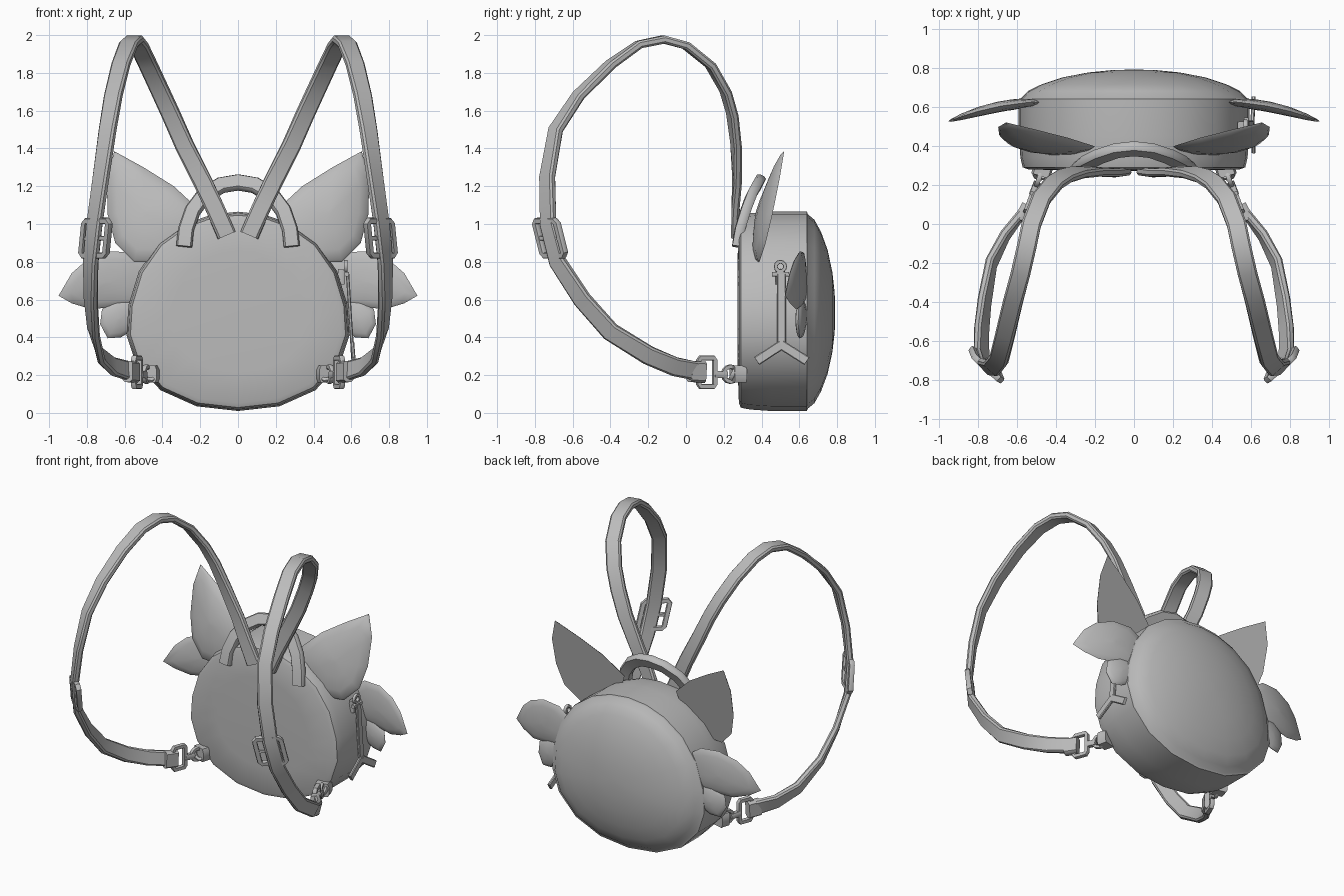
import bpy, bmesh
from math import sin, cos, pi
from mathutils import Vector as V

if "Cube" in bpy.data.objects:
    bpy.data.objects.remove(bpy.data.objects["Cube"])

fabric = bpy.data.materials.new("plain_grey")
fabric.use_nodes = True
GREY = (0.5, 0.5, 0.5, 1)
fabric.diffuse_color = GREY
fabric.node_tree.nodes["Principled BSDF"].inputs["Base Color"].default_value = GREY


def finish(name, bm, mirror=True, angle=40):
    """Turn a bmesh into a smooth shaded object, optionally mirrored in x."""
    bmesh.ops.recalc_face_normals(bm, faces=bm.faces)
    me = bpy.data.meshes.new(name)
    bm.to_mesh(me)
    bm.free()
    ob = bpy.data.objects.new(name, me)
    bpy.context.collection.objects.link(ob)
    me.materials.append(fabric)
    bpy.ops.object.select_all(action='DESELECT')
    ob.select_set(True)
    bpy.context.view_layer.objects.active = ob
    bpy.ops.object.shade_smooth_by_angle(angle=angle * pi / 180)
    if mirror:
        ob.modifiers.new("Mirror", 'MIRROR').use_mirror_merge = False
    return ob


def loft(rings, closed=False, caps=True):
    """Skin a list of equal-length point rings."""
    bm = bmesh.new()
    vs = [[bm.verts.new(p) for p in r] for r in rings]
    n = len(vs[0])
    pairs = list(zip(vs, vs[1:])) + ([(vs[-1], vs[0])] if closed else [])
    for a, b in pairs:
        for j in range(n):
            k = (j + 1) % n
            bm.faces.new((a[j], a[k], b[k], b[j]))
    if caps and not closed:
        bm.faces.new(vs[0])
        bm.faces.new(vs[-1][::-1])
    return bm


SECTION = [(1, .5), (.8, 1), (-.8, 1), (-1, .5), (-1, -.5), (-.8, -1), (.8, -1), (1, -.5)]


def band(name, path, normals, hw, ht, closed=False, mirror=True):
    """Sweep a rounded flat section along a path; normals face the flat side."""
    path = [V(p) for p in path]
    count = len(path)
    if not isinstance(normals, list):
        normals = [normals] * count
    rings = []
    for i, p in enumerate(path):
        if closed:
            a, b = path[i - 1], path[(i + 1) % count]
        else:
            a, b = path[max(i - 1, 0)], path[min(i + 1, count - 1)]
        t = (b - a).normalized()
        side = t.cross(V(normals[i])).normalized()
        up = side.cross(t)
        rings.append([p + side * u * hw + up * v * ht for u, v in SECTION])
    return finish(name, loft(rings, closed), mirror)


def frame(name, centre, u, v, hu, hv, r):
    """Rounded rectangular buckle frame spanned by directions u and v."""
    c, u, v = V(centre), V(u).normalized(), V(v).normalized()
    corners = [(1, .85), (.85, 1), (-.85, 1), (-1, .85), (-1, -.85), (-.85, -1), (.85, -1), (1, -.85)]
    return band(name, [c + u * a * hu + v * b * hv for a, b in corners], u.cross(v), r, r, True)


def hoop(name, centre, u, v, radius, r):
    c, u, v = V(centre), V(u).normalized(), V(v).normalized()
    pts = [c + (u * cos(a) + v * sin(a)) * radius for a in [i * pi / 6 for i in range(12)]]
    return band(name, pts, u.cross(v), r, r, True)


def leaf(name, outline, depth, front, back):
    """Puffy leaf: outline in x and z, laid on the surface y = depth(x, z)."""
    cx = sum(p[0] for p in outline) / len(outline)
    cz = sum(p[1] for p in outline) / len(outline)
    rings = []
    for s, f in ((.05, -1), (.4, -.9), (.75, -.6), (.95, -.25), (1, 0),
                 (.95, .25), (.75, .6), (.4, .9), (.05, 1)):
        ring = []
        for x, z in outline:
            px, pz = cx + (x - cx) * s, cz + (z - cz) * s
            ring.append((px, depth(px, pz) + f * (front if f < 0 else back), pz))
        rings.append(ring)
    return finish(name, loft(rings), angle=60)


# Rounded bag body, lofted from the flat front panel to the domed rear
half = [(0, .01), (.22, .035), (.41, .12), (.54, .26), (.59, .41), (.58, .57),
        (.525, .75), (.42, .9), (.28, 1.0), (.14, 1.05), (0, 1.065)]
shape = half + [(-x, z) for x, z in half[-2:0:-1]]
layers = [(.272, .1), (.274, .6), (.28, .92), (.29, .965), (.30, .97), (.34, .985), (.45, 1),
          (.64, 1), (.645, .975), (.68, .92), (.715, .8), (.75, .62), (.775, .4), (.787, .2), (.79, .04)]
body = [[(x * s, y, .53 + (z - .53) * s) for x, z in shape] for y, s in layers]
finish("bag_body", loft(body), False, 50)

# Shoulder straps, twisting upright toward the lower end
strap = [(.06, .265, .94), (.12, .262, 1.08), (.19, .27, 1.23), (.285, .265, 1.42),
         (.355, .245, 1.58), (.41, .21, 1.7), (.475, .13, 1.84), (.525, 0, 1.945),
         (.55, -.12, 1.977), (.58, -.25, 1.95), (.62, -.4, 1.845), (.66, -.57, 1.68),
         (.69, -.69, 1.5), (.725, -.735, 1.25), (.76, -.73, 1.0), (.78, -.68, .8),
         (.78, -.55, .6), (.765, -.4, .43), (.73, -.2, .305), (.66, -.06, .245), (.57, .06, .22)]
facing = []
for i, (x, y, z) in enumerate(strap):
    twist = max(0, i - 9) / 11
    facing.append((twist * 1.3, (y + .2), (z - 1.1) * (1 - twist ** 2)))
band("shoulder_straps", strap, facing, .05, .021)

# Carry handle
grip = [(.285, .27, .88), (.275, .285, .97), (.24, .315, 1.07), (.18, .345, 1.15), (.09, .375, 1.205)]
grip = grip + [(0, .385, 1.22)] + [(-x, y, z) for x, y, z in grip[::-1]]
band("carry_handle", grip, (0, -1, .5), .042, .026, mirror=False)

# Ears
leaf("ears", [(.2, 1.07), (.34, 1.2), (.5, 1.3), (.655, 1.385), (.695, 1.24), (.69, 1.05),
              (.65, .9), (.55, .8), (.38, .8), (.25, .92)],
     lambda x, z: .35 + .2 * (z - .8) + .13 * (x - .25), .055, .0)


# Cheek tufts
def sweep(x, z):
    return .625 - .4 * (x - .45) ** 2


leaf("cheek_tufts", [(.45, .78), (.55, .85), (.68, .855), (.8, .81), (.88, .74), (.95, .62),
                     (.88, .58), (.78, .55), (.65, .56), (.5, .58), (.45, .66)], sweep, .03, .025)
leaf("lower_tufts", [(.5, .6), (.64, .6), (.72, .55), (.73, .47), (.69, .395), (.62, .4), (.52, .46)],
     sweep, .03, .025)

# Strap adjusters
frame("strap_adjusters", (.755, -.72, .925), (.7, .62, 0), (.1, .25, -1), .085, .095, .016)
band("adjuster_bars", [(.695, -.775, .925), (.815, -.665, .925)], (0, -1, 0), .012, .012)

# Lower clips joining straps to the bag
along = V((-.35, .94, 0))
frame("clip_frames", (.535, .11, .215), along, (0, 0, 1), .045, .075, .014)
band("strap_end_loops", [(.585, .02, .22), (.545, .095, .215)], (.94, .35, 0), .056, .03)
band("clip_swivels", [(.52, .15, .205), (.495, .215, .2)], (0, 0, 1), .018, .018)
hoop("clip_rings", (.485, .235, .205), along, (0, 0, 1), .04, .012)
hoop("anchor_rings", (.475, .255, .205), (1, 0, .3), (0, .6, 1), .035, .011)
band("anchor_tabs", [(.478, .245, .205), (.47, .27, .205), (.46, .31, .205)], (0, 0, 1), .05, .045)

# Zip slider and forked pull on the left side
band("zip_slider", [(.545, .5, .68), (.55, .5, .76)], (1, 0, 0), .025, .02, mirror=False)
band("zip_crossbar", [(.575, .455, .735), (.575, .545, .735)], (1, 0, 0), .012, .012, mirror=False)
hoop("zip_ring", (.57, .5, .775), (0, 1, 0), (0, 0, 1), .025, .01).modifiers.clear()
band("zip_pull_stem", [(.58, .505, .735), (.605, .505, .34)], (1, 0, 0), .024, .009, mirror=False)
for label, y in (("front", .375), ("rear", .64)):
    band("zip_pull_" + label + "_fork", [(.605, .505, .36), (.612, y, .275)],
         (1, 0, 0), .025, .01, mirror=False)
